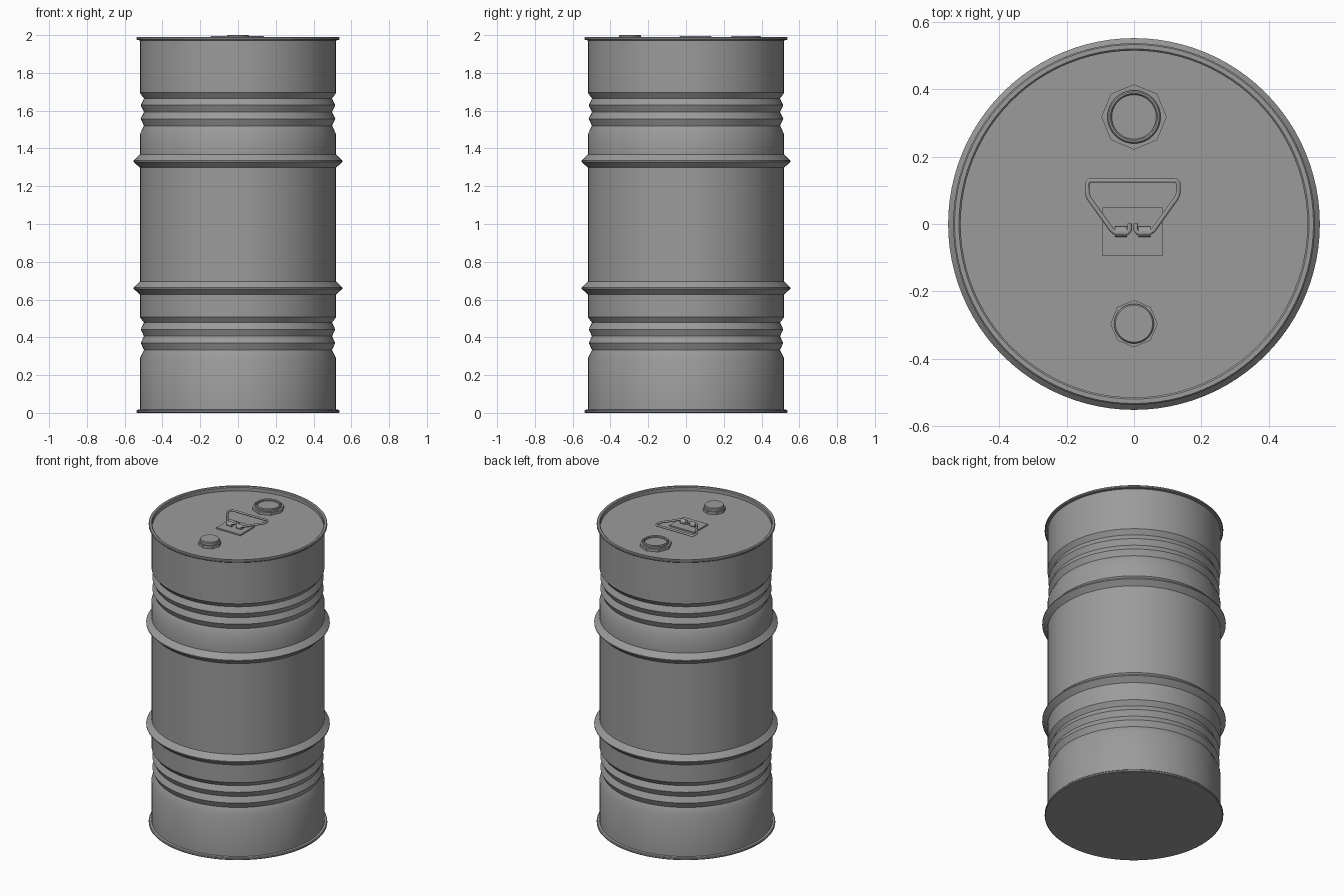
import bpy, bmesh, math
from mathutils import Matrix, Vector

if "Cube" in bpy.data.objects:
    bpy.data.objects.remove(bpy.data.objects["Cube"], do_unlink=True)

GREY = (0.33, 0.33, 0.33, 1)
metal = bpy.data.materials.new("grey_metal")
metal.use_nodes = True
metal.diffuse_color = GREY
metal.node_tree.nodes["Principled BSDF"].inputs["Base Color"].default_value = GREY


def finish(obj, angle=35):
    """Give the object its material and smooth shading with sharp edges."""
    obj.data.materials.clear()
    obj.data.materials.append(metal)
    bpy.ops.object.select_all(action='DESELECT')
    obj.select_set(True)
    bpy.context.view_layer.objects.active = obj
    if obj.type == 'CURVE':
        bpy.ops.object.convert(target='MESH')
        obj = bpy.context.view_layer.objects.active
    bpy.ops.object.shade_smooth_by_angle(angle=math.radians(angle))
    return obj


def add_mesh(name, bm, angle=35):
    bmesh.ops.recalc_face_normals(bm, faces=bm.faces)
    mesh = bpy.data.meshes.new(name)
    bm.to_mesh(mesh)
    bm.free()
    obj = bpy.data.objects.new(name, mesh)
    bpy.context.collection.objects.link(obj)
    return finish(obj, angle)


def lathe(name, profile, steps, centre=(0, 0), angle=35):
    """Spin a (radius, height) profile about a vertical axis."""
    bm = bmesh.new()
    verts = [bm.verts.new((r, 0, z)) for r, z in profile]
    edges = [bm.edges.new(pair) for pair in zip(verts, verts[1:])]
    bmesh.ops.spin(bm, geom=verts + edges, axis=(0, 0, 1), cent=(0, 0, 0),
                   angle=math.tau, steps=steps, use_merge=True)
    bmesh.ops.remove_doubles(bm, verts=bm.verts, dist=0.0001)
    bmesh.ops.translate(bm, verts=bm.verts, vec=(*centre, 0))
    return add_mesh(name, bm, angle)


# Barrel shell: flat base, lower rim, grooves, hoops, upper rim, sunken lid
R, LID = 0.52, 1.962


def grooves(top):
    """Three V grooves, listed from the bottom up."""
    rings = [(R, 0.22), (0.498, 0.175), (0.515, 0.138), (0.498, 0.102),
             (0.515, 0.066), (0.498, 0.03), (R, 0)]
    return [(r, top - drop) for r, drop in rings]


def hoop(z):
    return [(R, z - 0.034), (0.552, z - 0.003), (0.552, z + 0.003), (R, z + 0.036)]


shell = [(0, 0), (0.533, 0), (0.537, 0.004), (0.537, 0.012), (0.533, 0.016), (R, 0.018)]
shell += grooves(0.508) + hoop(0.66) + hoop(1.332) + grooves(1.695)
shell += [(R, 1.972), (0.533, 1.974), (0.537, 1.978), (0.537, 1.986),
          (0.533, 1.99), (0.52, 1.99), (0.515, 1.985), (0.515, LID), (0, LID)]
lathe("barrel_shell", shell, 96)

# Bung caps, each on an octagonal collar
BIG, SMALL = (0, 0.318), (0, -0.296)
for name, radius, height, centre in (("large_collar", 0.097, 0.018, BIG),
                                     ("small_collar", 0.07, 0.018, SMALL)):
    lathe(name, [(0, LID - 0.002), (radius, LID - 0.002), (radius, LID + height),
                 (0, LID + height)], 8, centre, 20)
lathe("large_bung_ring", [(0.079, LID), (0.079, 1.99), (0.075, 1.995), (0.07, 1.995),
                          (0.066, 1.99), (0.066, 1.983), (0, 1.983)], 40, BIG)
lathe("small_bung_cap", [(0.059, LID), (0.059, 1.995), (0.055, 2.0), (0, 2.0)], 40, SMALL)

# Handle plate
MID = -0.004
bm = bmesh.new()
bmesh.ops.create_cube(bm, size=1, matrix=Matrix.Translation((MID, -0.023, LID + 0.004))
                      @ Matrix.Diagonal((0.178, 0.145, 0.01, 1)))
add_mesh("handle_plate", bm)

# Hinge barrels holding the handle
for side, name in ((-1, "right_hinge"), (1, "left_hinge")):
    bm = bmesh.new()
    spot = Matrix.Translation((MID + side * 0.035, -0.023, 1.98))
    bmesh.ops.create_cone(bm, cap_ends=True, segments=16, radius1=0.016, radius2=0.016,
                          depth=0.036, matrix=spot @ Matrix.Rotation(math.pi / 2, 4, 'Y'))
    add_mesh(name, bm)

# Bent wire handle, mirrored about its middle
half = [(0.009, 0.002), (0.009, -0.018), (0.016, -0.027), (0.05, -0.027), (0.062, -0.018),
        (0.13, 0.077), (0.135, 0.09), (0.135, 0.122), (0.128, 0.129)]
path = half + [(-x, y) for x, y in reversed(half)]
curve = bpy.data.curves.new("handle", 'CURVE')
curve.dimensions = '3D'
curve.bevel_depth = 0.007
curve.bevel_resolution = 2
curve.use_fill_caps = True
spline = curve.splines.new('POLY')
spline.points.add(len(path) - 1)
for point, (x, y) in zip(spline.points, path):
    point.co = (MID + x, y, 1.989, 1)
handle = bpy.data.objects.new("handle", curve)
bpy.context.collection.objects.link(handle)
finish(handle, 50)
